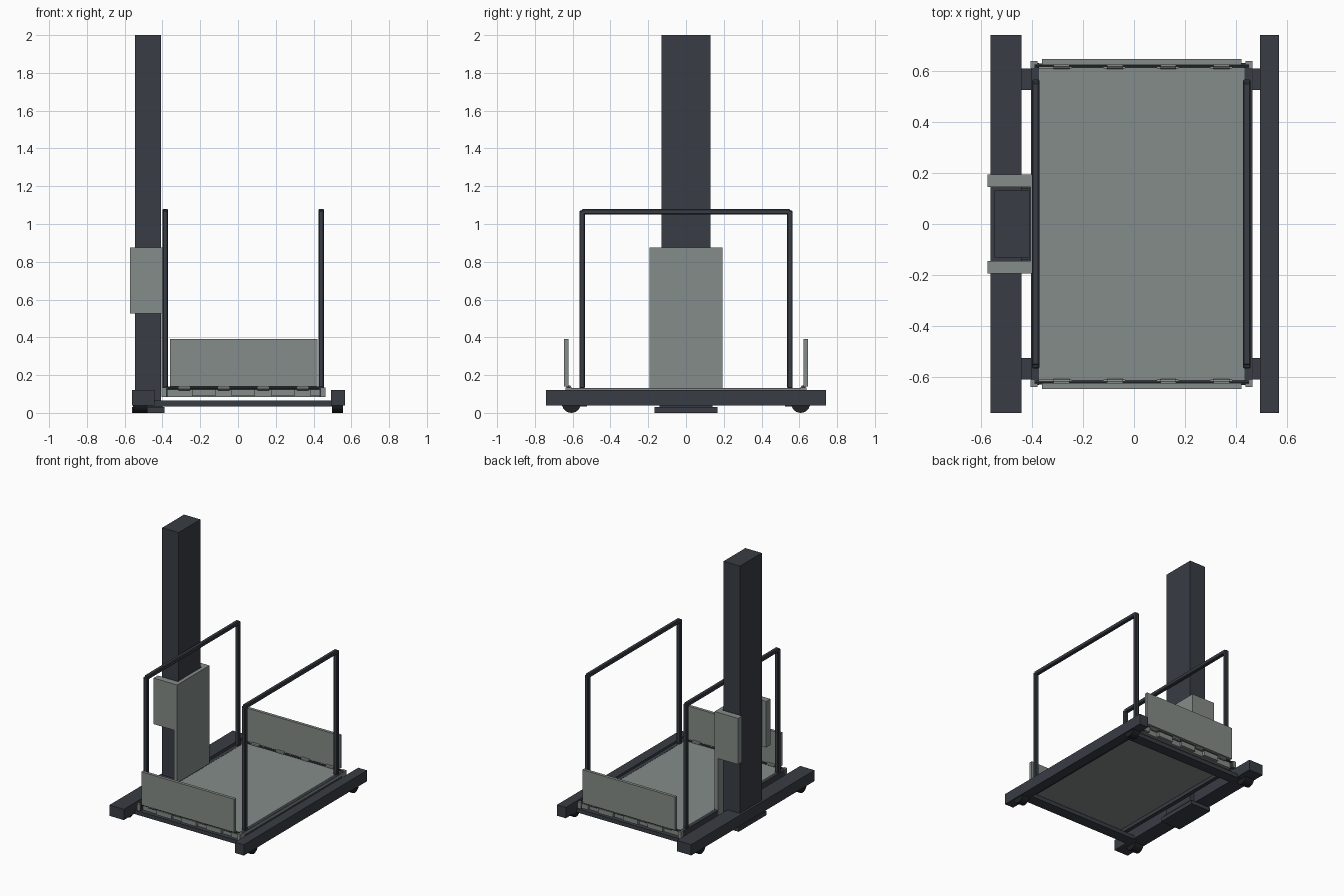
import bpy, bmesh, math
from mathutils import Vector, Matrix

if "Cube" in bpy.data.objects:
    bpy.data.objects.remove(bpy.data.objects["Cube"])


def material(name, rgb):
    m = bpy.data.materials.new(name)
    m.diffuse_color = (*rgb, 1)
    m.use_nodes = True
    m.node_tree.nodes["Principled BSDF"].inputs["Base Color"].default_value = m.diffuse_color
    return m


DARK = material("charcoal steel", (0.040, 0.047, 0.058))
GREY = material("grey green panel", (0.23, 0.262, 0.246))
BLACK = material("black rubber", (0.014, 0.015, 0.017))


def finish(name, bm, mat):
    me = bpy.data.meshes.new(name)
    bm.to_mesh(me)
    bm.free()
    me.materials.append(mat)
    ob = bpy.data.objects.new(name, me)
    bpy.context.collection.objects.link(ob)
    return ob


def box(name, x, y, z, mat, bevel=0):
    """Box from its (min, max) range on each axis."""
    bm = bmesh.new()
    bmesh.ops.create_cube(bm, size=1)
    for v in bm.verts:
        v.co = Vector([(r[0] + r[1]) / 2 + c * (r[1] - r[0])
                       for r, c in zip((x, y, z), v.co)])
    if bevel:
        bmesh.ops.bevel(bm, geom=bm.edges[:], offset=bevel, segments=1, affect='EDGES')
    return finish(name, bm, mat)


def rod(name, x, y, z, r, mat, sides=16):
    """Cylinder lying along x."""
    bm = bmesh.new()
    m = Matrix.Translation(((x[0] + x[1]) / 2, y, z)) @ Matrix.Rotation(math.pi / 2, 4, 'Y')
    bmesh.ops.create_cone(bm, cap_ends=True, segments=sides, radius1=r, radius2=r,
                          depth=x[1] - x[0], matrix=m)
    for f in bm.faces:
        f.smooth = len(f.verts) == 4 and sides > 12
    return finish(name, bm, mat)


def span(s, a, b):
    return tuple(sorted((s * a, s * b)))


# base: two long side beams, joined by flat cross bars
box("left_base_beam", (-0.562, -0.441), (-0.74, 0.74), (0.04, 0.122), DARK)
box("right_base_beam", (0.492, 0.567), (-0.74, 0.74), (0.04, 0.122), DARK)
box("mast_foot_plate", (-0.56, -0.39), (-0.167, 0.167), (0.0, 0.03), DARK)
box("mast_foot_block", (-0.55, -0.40), (-0.14, 0.14), (0.03, 0.045), DARK)

# mast column
box("mast", (-0.545, -0.407), (-0.131, 0.131), (0.04, 2.0), DARK)

# lifting carriage: back plate and two cheeks hugging the mast
box("carriage_plate", (-0.404, -0.376), (-0.194, 0.194), (0.09, 0.875), GREY)

# platform: thin deck with a deeper rim
box("platform_deck", (-0.402, 0.463), (-0.61, 0.61), (0.112, 0.13), GREY)
for s, side in ((-1, "left"), (1, "right")):
    xc = 0.03 + s * 0.4175
    box(side + "_platform_rim", (xc - 0.015, xc + 0.015), (-0.63, 0.63), (0.085, 0.131), DARK)
    # handrail: two posts and a top bar
    xr = (-0.400, -0.370) if s < 0 else (0.426, 0.456)
    for t, end in ((-1, "front"), (1, "back")):
        box(f"{side}_{end}_rail_post", xr, span(t, 0.535, 0.565), (0.13, 1.072), DARK, 0.005)
    box(side + "_handrail", xr, (-0.552, 0.552), (1.05, 1.08), DARK, 0.005)

for s, end in ((-1, "front"), (1, "back")):
    box(end + "_cross_bar", (-0.47, 0.51), span(s, 0.525, 0.608), (0.035, 0.065), DARK)
    box(end + "_cheek", (-0.573, -0.404), span(s, 0.144, 0.194), (0.525, 0.875), GREY)
    box(end + "_platform_rim", (-0.402, 0.463), span(s, 0.585, 0.61), (0.085, 0.13), GREY)
    # wheels
    rod(end + "_left_wheel", (-0.555, -0.48), s * 0.607, 0.05, 0.05, BLACK, 24)
    rod(end + "_right_wheel", (0.497, 0.557), s * 0.607, 0.05, 0.05, BLACK, 24)
    # hinged end flap
    box(end + "_flap", (-0.36, 0.42), span(s, 0.622, 0.645), (0.14, 0.392), GREY)
    rod(end + "_hinge_pin", (-0.39, 0.45), s * 0.62, 0.132, 0.008, DARK, 8)
    for i in range(4):
        x = -0.284 + i * 0.209
        rod(f"{end}_hinge_knuckle_{i + 1}", (x - 0.031, x + 0.031), s * 0.62, 0.133, 0.014, GREY, 10)
        box(f"{end}_hinge_tab_{i + 1}", (x + 0.04, x + 0.165) if i < 3 else (x + 0.04, x + 0.11),
            span(s, 0.608, 0.63), (0.09, 0.125), GREY)
    # corner brackets
    for x in (-0.398, 0.443):
        box(end + "_corner_bracket", (x - 0.006, x + 0.02), span(s, 0.61, 0.638), (0.085, 0.135), GREY)
